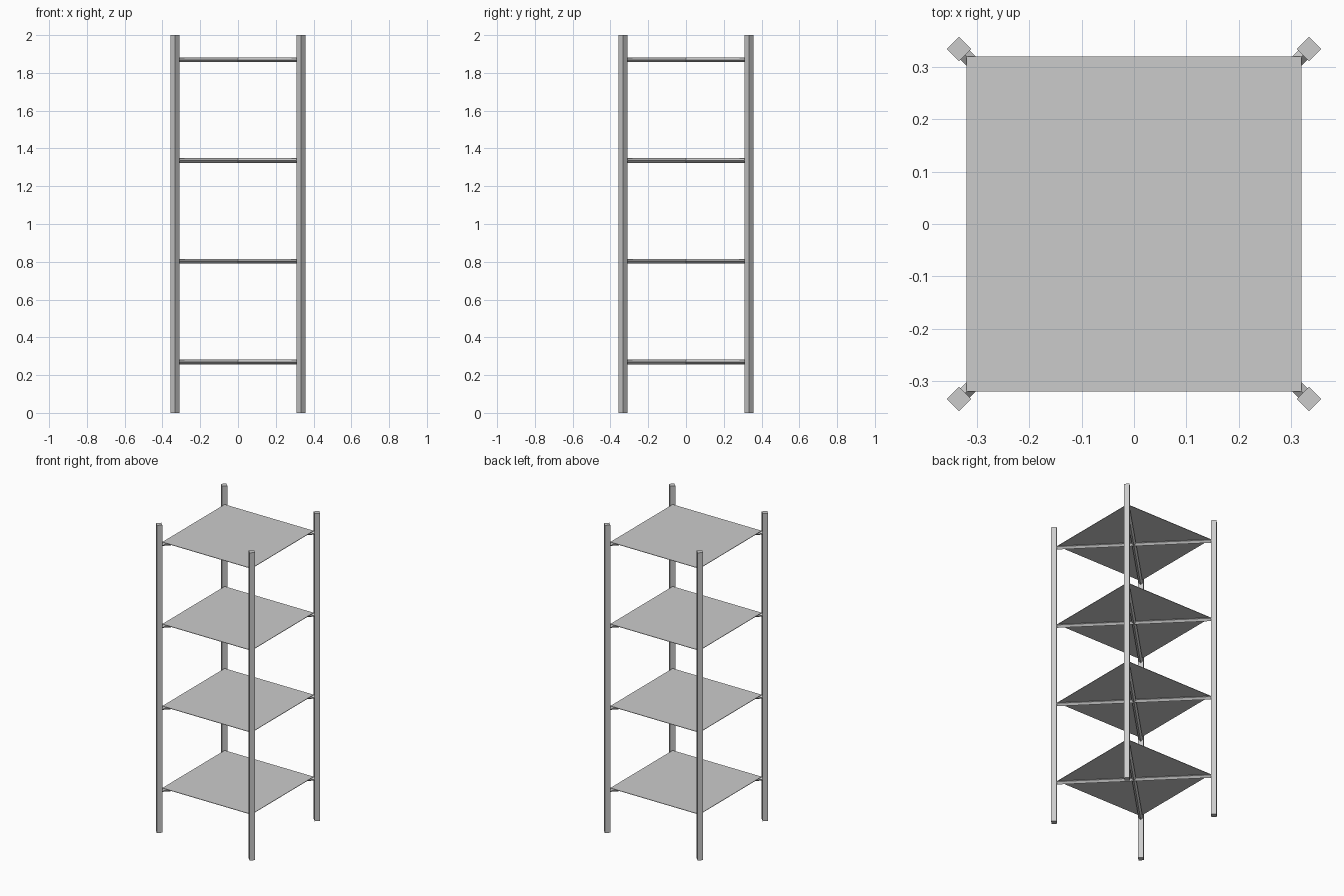
import bpy
from math import pi, sqrt
from mathutils import Vector

if "Cube" in bpy.data.objects:
    bpy.data.objects.remove(bpy.data.objects["Cube"])

CORNER = 0.334          # post centre in x and y
HEIGHT = 2.0
LEVELS = [0.27 + 0.533 * i for i in range(4)]
BAR_R = 0.0125


def rod(name, a, b, radius, roll=0.0):
    """Four-sided rod between two points."""
    a, b = Vector(a), Vector(b)
    d = b - a
    bpy.ops.mesh.primitive_cylinder_add(vertices=4, radius=radius, depth=d.length,
                                        location=(a + b) / 2)
    o = bpy.context.object
    o.name = name
    if abs(d.x) + abs(d.y) > 1e-6:
        o.rotation_euler = (0, pi / 2, d.to_2d().angle_signed(Vector((1, 0))))
    return o


# Corner posts, square section turned to face the diagonals
for sx in (-1, 1):
    for sy in (-1, 1):
        x, y = sx * CORNER, sy * CORNER
        rod("corner_post", (x, y, 0), (x, y, HEIGHT), 0.023)

for z in LEVELS:
    # Crossed diagonal support bars
    for s in (-1, 1):
        rod("cross_bar", (-CORNER, -s * CORNER, z), (CORNER, s * CORNER, z), BAR_R)
    # Thin square shelf resting on the bars
    bpy.ops.mesh.primitive_cube_add(size=1, location=(0, 0, z + BAR_R - 0.001))
    shelf = bpy.context.object
    shelf.name = "shelf"
    shelf.scale = (0.64, 0.64, 0.003)
